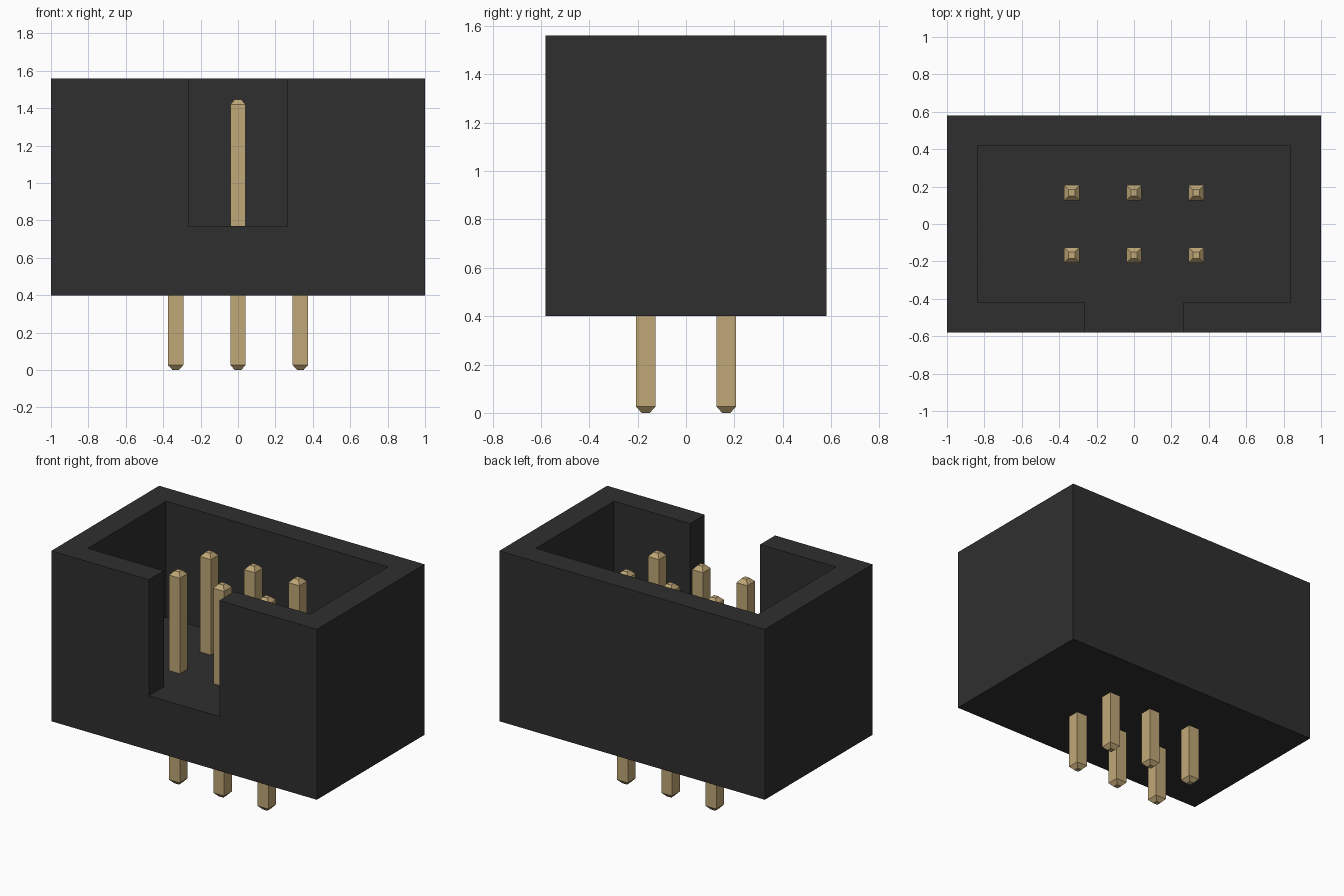
import bpy, bmesh

cube = bpy.data.objects.get("Cube")
if cube:
    bpy.data.objects.remove(cube, do_unlink=True)


def material(name, color):
    m = bpy.data.materials.new(name)
    m.use_nodes = True
    m.diffuse_color = color
    bsdf = next(n for n in m.node_tree.nodes if n.type == 'BSDF_PRINCIPLED')
    bsdf.inputs["Base Color"].default_value = color
    return m


black = material("black plastic", (0.028, 0.028, 0.028, 1))
gold = material("gold plating", (0.53, 0.39, 0.185, 1))


def add_object(name, bm, mat):
    bmesh.ops.recalc_face_normals(bm, faces=bm.faces)
    mesh = bpy.data.meshes.new(name)
    bm.to_mesh(mesh)
    bm.free()
    mesh.materials.append(mat)
    obj = bpy.data.objects.new(name, mesh)
    bpy.context.collection.objects.link(obj)
    return obj


def prism(name, outline, bottom, top, mat):
    """Extrude a plan outline between two heights."""
    bm = bmesh.new()
    face = bm.faces.new([bm.verts.new((x, y, bottom)) for x, y in outline])
    ext = bmesh.ops.extrude_face_region(bm, geom=[face])["geom"]
    for v in ext:
        if isinstance(v, bmesh.types.BMVert):
            v.co.z = top
    return add_object(name, bm, mat)


def pin(name, x, y):
    """Square pin with a chamfered tip at both ends."""
    bm = bmesh.new()
    corners = ((-1, -1), (1, -1), (1, 1), (-1, 1))
    rings = [[bm.verts.new((x + i * r, y + j * r, z)) for i, j in corners]
             for z, r in ((0, 0.017), (0.027, 0.041), (1.42, 0.041), (1.447, 0.017))]
    bm.faces.new(rings[0])
    bm.faces.new(rings[-1])
    for low, high in zip(rings, rings[1:]):
        for k in range(4):
            n = (k + 1) % 4
            bm.faces.new((low[k], low[n], high[n], high[k]))
    return add_object(name, bm, gold)


# Housing, with the cavity and front key slot cut out together
W, D, BASE, FLOOR, TOP = 1.0, 0.58, 0.4, 0.77, 1.56
IN_W, IN_D, SLOT = 0.837, 0.42, 0.265
housing = prism("housing", [(-W, -D), (W, -D), (W, D), (-W, D)], BASE, TOP, black)
right_half = [(SLOT, -D - 0.1), (SLOT, -IN_D), (IN_W, -IN_D), (IN_W, IN_D)]
left_half = [(-x, y) for x, y in reversed(right_half)]
cutter = prism("cavity_cutter", right_half + left_half, FLOOR, TOP + 0.1, black)
cutter.hide_render = True
mod = housing.modifiers.new("cavity", 'BOOLEAN')
mod.operation = 'DIFFERENCE'
mod.solver = 'EXACT'
mod.object = cutter
bpy.context.view_layer.objects.active = housing
bpy.ops.object.modifier_apply(modifier=mod.name)
bpy.data.objects.remove(cutter, do_unlink=True)

# Two rows of three pins
PITCH = 0.333
for row, y in (("front", -PITCH / 2), ("back", PITCH / 2)):
    for col, x in (("right", -PITCH), ("middle", 0), ("left", PITCH)):
        pin(f"{row}_{col}_pin", x, y)
